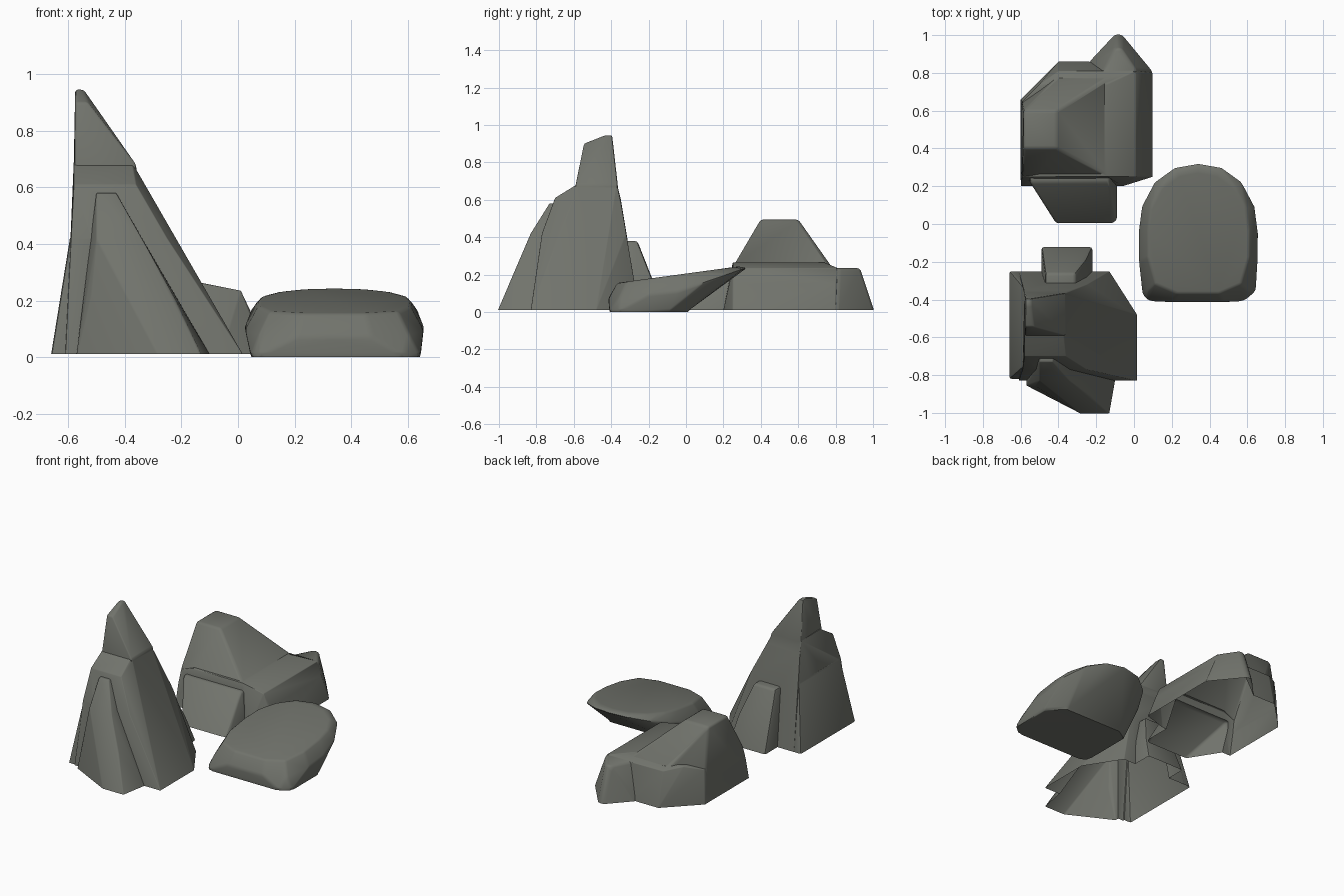
import bpy, bmesh, math

if "Cube" in bpy.data.objects:
    bpy.data.objects.remove(bpy.data.objects["Cube"])

stone = bpy.data.materials.new("grey stone")
stone.diffuse_color = (0.165, 0.172, 0.15, 1)
stone.use_nodes = True
stone.node_tree.nodes["Principled BSDF"].inputs["Base Color"].default_value = stone.diffuse_color


def section(z, x0, x1, y0, y1, **cut):
    """Level rectangle with optional corner cuts (sw, se, ne, nw)."""
    pts = []
    for key, x, y, sx, sy in (("sw", x0, y0, 1, 1), ("se", x1, y0, -1, 1),
                              ("ne", x1, y1, -1, -1), ("nw", x0, y1, 1, -1)):
        if key in cut:
            cx, cy = cut[key]
            pts += [(x + sx * cx, y, z), (x, y + sy * cy, z)]
        else:
            pts.append((x, y, z))
    return pts


def select(ob):
    bpy.ops.object.select_all(action='DESELECT')
    bpy.context.view_layer.objects.active = ob
    ob.select_set(True)


def apply(ob, mod):
    select(ob)
    bpy.ops.object.modifier_apply(modifier=mod.name)


def hull(name, *sections, ground=True, bevel=0.015):
    """Convex chunk of stone wrapped around level sections, lowest first."""
    pts = [p for s in sections for p in s]
    if ground:
        pts += [(x, y, -0.08) for x, y, z in sections[0]]   # trimmed off later
    bm = bmesh.new()
    for p in pts:
        bm.verts.new(p)
    r = bmesh.ops.convex_hull(bm, input=bm.verts)
    junk = {g for g in r["geom_interior"] + r["geom_unused"]
            if isinstance(g, bmesh.types.BMVert) and g.is_valid}
    bmesh.ops.delete(bm, geom=list(junk), context='VERTS')
    bmesh.ops.dissolve_limit(bm, angle_limit=math.radians(3), verts=bm.verts, edges=bm.edges)
    bmesh.ops.recalc_face_normals(bm, faces=bm.faces)
    me = bpy.data.meshes.new(name)
    bm.to_mesh(me)
    bm.free()
    me.materials.append(stone)
    ob = bpy.data.objects.new(name, me)
    bpy.context.collection.objects.link(ob)
    m = ob.modifiers.new("bevel", 'BEVEL')
    m.width, m.segments = bevel, 2
    m.limit_method, m.angle_limit = 'ANGLE', math.radians(14)
    apply(ob, m)
    return ob


def smooth(ob):
    select(ob)
    bpy.ops.object.shade_smooth_by_angle(angle=math.radians(40))


def fuse(body, *chunks):
    """Union the chunks, then cut the bottom open at the ground."""
    for c in chunks:
        m = body.modifiers.new("join", 'BOOLEAN')
        m.operation, m.solver, m.object = 'UNION', 'EXACT', c
        apply(body, m)
        bpy.data.objects.remove(c)
    bm = bmesh.new()
    bm.from_mesh(body.data)
    bmesh.ops.bisect_plane(bm, geom=bm.verts[:] + bm.edges[:] + bm.faces[:],
                           plane_co=(0, 0, 0.012), plane_no=(0, 0, 1), clear_inner=True)
    bm.to_mesh(body.data)
    bm.free()
    smooth(body)


# tall spire
spire = hull("tall_spire",
             section(.01, -.61, .017, -.83, -.25, ne=(.147, .23)),
             section(.42, -.59, -.25, -.77, -.32),
             section(.61, -.58, -.36, -.70, -.35),
             section(.69, -.58, -.375, -.57, -.37))
peak = hull("peak",
            section(.01, -.57, -.30, -.60, -.35),
            section(.68, -.58, -.36, -.59, -.365),
            section(.90, -.575, -.53, -.545, -.395),
            section(.945, -.575, -.545, -.43, -.395), bevel=.01)
flank = hull("left_flank",
             section(.01, -.66, -.57, -.82, -.25),
             section(.43, -.592, -.57, -.76, -.33))
front = hull("front_buttress",
             section(.01, -.57, -.10, -1.005, -.6, sw=(.29, .15), se=(.03, .17)),
             section(.22, -.52, -.23, -.91, -.6, sw=(.13, .05)),
             section(.42, -.50, -.34, -.83, -.6),
             section(.58, -.50, -.43, -.73, -.6))
back = hull("back_buttress",
            section(.01, -.49, -.22, -.4, -.12),
            section(.19, -.48, -.25, -.4, -.185),
            section(.38, -.47, -.31, -.4, -.26))
fuse(spire, peak, flank, front, back)

# back rock
shoulder = hull("back_rock",
                section(.01, -.60, .10, .20, .86, nw=(.2, .2), ne=(.34, .06), se=(.16, .05)),
                section(.15, -.597, .05, .23, .83, nw=(.2, .2), ne=(.2, .03), se=(.1, .04)),
                section(.235, -.59, .01, .25, .81, nw=(.19, .16)),
                section(.265, -.5, -.14, .25, .74))
summit = hull("summit",
              section(.01, -.60, -.12, .27, .80, nw=(.19, .19)),
              section(.24, -.595, -.13, .25, .78, nw=(.19, .14)),
              section(.495, -.585, -.41, .40, .60))
front_spur = hull("front_spur",
                  section(.01, -.575, -.09, 0, .4, sw=(.165, .26), se=(.02, .02)),
                  section(.22, -.55, -.13, .22, .4))
back_spur = hull("back_spur",
                 section(.01, -.24, .10, .65, 1.005, nw=(.14, .15), ne=(.165, .2)),
                 section(.235, -.17, .01, .65, .93, nw=(.07, .13), ne=(.075, .11)))
fuse(shoulder, summit, front_spur, back_spur)

# flat slab: round at the back, squarer in front, rim leaning up to the back
def rim_point(t):
    c, s = math.cos(t), math.sin(t)
    n = 2.2 if s > 0 else 4
    r = (abs(c) ** n + abs(s) ** n) ** (-1 / n)
    dy = .37 * r * s
    return .34 + .317 * r * c, -.045 + dy, .11 + dy * (.34 if dy > 0 else .1)


rim = [rim_point(math.tau * i / 16) for i in range(16)]
top = [(.34 + (x - .34) * .85, -.04 + (y + .04) * .88, .2 + .12 * (y + .04))
       for x, y, z in rim]
slab = hull("flat_slab",
            section(.005, .045, .645, -.41, .01,
                    nw=(.08, .05), ne=(.1, .1), se=(.06, .05), sw=(.03, .03)),
            rim, top, ground=False, bevel=.012)
for v in slab.data.vertices:               # settle the slab on the ground
    if v.co.z < .01:
        v.co.z = 0
smooth(slab)
